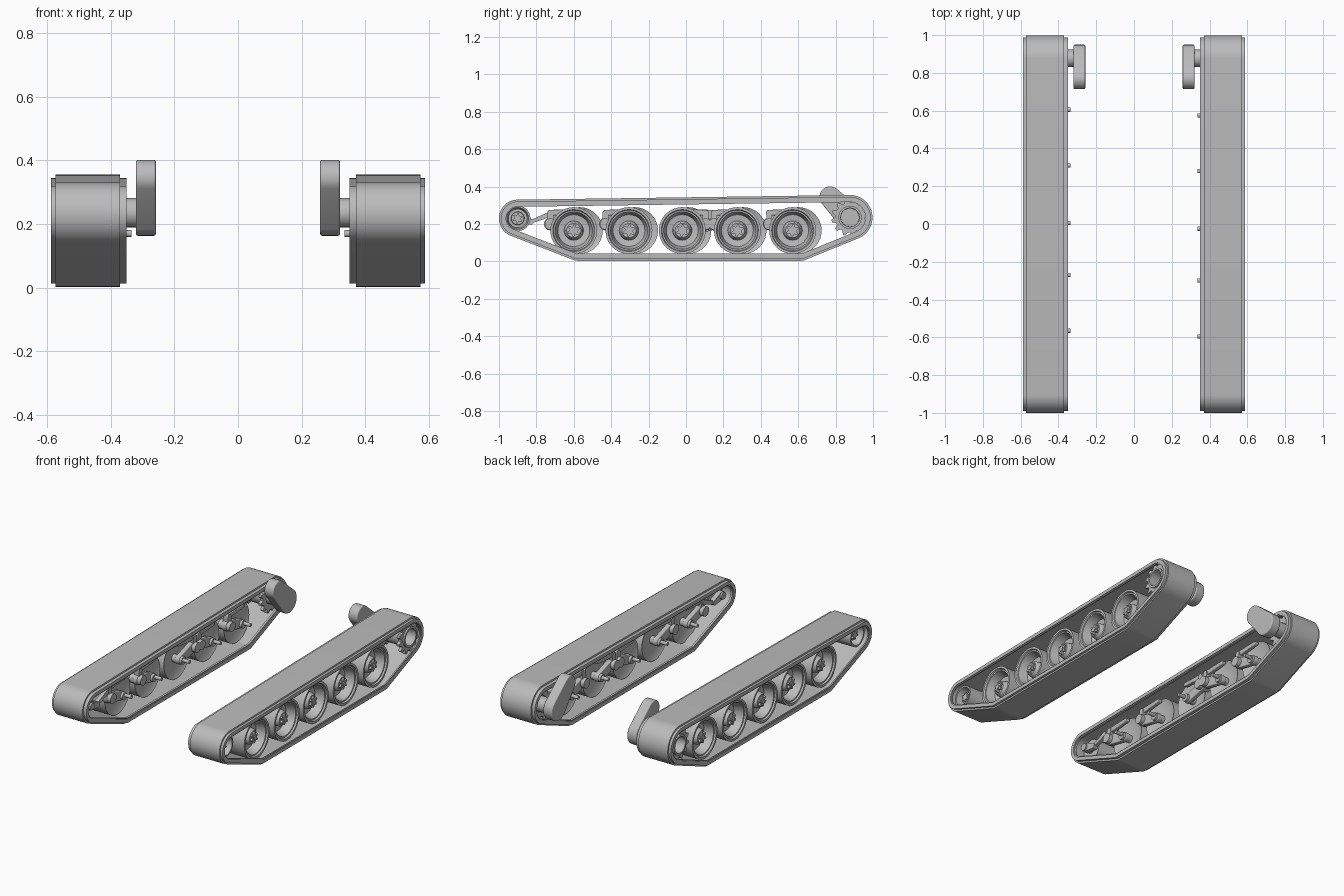
import bpy, bmesh
from math import sin, cos, pi, radians
from mathutils import Vector

cube = bpy.data.objects.get("Cube")
if cube:
    bpy.data.objects.remove(cube, do_unlink=True)

GREY = (0.5, 0.5, 0.5, 1)
metal = bpy.data.materials.new("grey metal")
metal.use_nodes = True
metal.diffuse_color = GREY
metal.node_tree.nodes["Principled BSDF"].inputs["Base Color"].default_value = GREY


def finish(name, bm, side, dy=0.0, dz=0.0, bevel=0.0):
    """Place a part on one side of the model and shade it."""
    for v in bm.verts:
        v.co = Vector((v.co.x * side, v.co.y + dy, v.co.z + dz))
    bmesh.ops.recalc_face_normals(bm, faces=bm.faces)
    mesh = bpy.data.meshes.new(name)
    bm.to_mesh(mesh)
    bm.free()
    mesh.materials.append(metal)
    obj = bpy.data.objects.new(name, mesh)
    bpy.context.collection.objects.link(obj)
    if bevel:
        mod = obj.modifiers.new("rounded edges", 'BEVEL')
        mod.width, mod.segments = bevel, 3
    bpy.ops.object.select_all(action='DESELECT')
    bpy.context.view_layer.objects.active = obj
    obj.select_set(True)
    bpy.ops.object.shade_smooth_by_angle(angle=radians(32))
    return obj


def wrap(circles, inset=0.0, steps=96):
    """Outline of a belt pulled tight round circles (y, z, radius)."""
    points = []
    for i in range(steps):
        a = 2 * pi * i / steps
        y, z, r = max(circles, key=lambda c: c[0] * cos(a) + c[1] * sin(a) + c[2])
        points.append((y + (r - inset) * cos(a), z + (r - inset) * sin(a)))
    return points


def gear(root, tip, teeth):
    """Toothed outline, four points to a tooth."""
    return [((root, tip, tip, root)[i % 4] * cos(2 * pi * i / (4 * teeth)),
             (root, tip, tip, root)[i % 4] * sin(2 * pi * i / (4 * teeth)))
            for i in range(4 * teeth)]


def prism(name, side, outer, x0, x1, inner=None, **place):
    """Extrude an outline along x, solid or with a matching inner outline."""
    bm = bmesh.new()
    n = len(outer)

    def loop(points, x):
        return [bm.verts.new((x, y, z)) for y, z in points]

    def bridge(a, b):
        for i in range(n):
            bm.faces.new((a[i], a[(i + 1) % n], b[(i + 1) % n], b[i]))

    a, b = loop(outer, x0), loop(outer, x1)
    bridge(a, b)
    if inner:
        c, d = loop(inner, x0), loop(inner, x1)
        bridge(c, d)
        bridge(a, c)
        bridge(b, d)
    else:
        bm.faces.new(a)
        bm.faces.new(b)
    return finish(name, bm, side, **place)


def lathe(name, side, profile, y, z, segments=40):
    """Spin (radius, x) points about an axle along x."""
    bm = bmesh.new()
    verts = [bm.verts.new((x, 0, r)) for r, x in profile]
    edges = [bm.edges.new(pair) for pair in zip(verts, verts[1:])]
    bmesh.ops.spin(bm, geom=verts + edges, axis=(1, 0, 0), cent=(0, 0, 0),
                   angle=2 * pi, steps=segments, use_merge=True)
    bmesh.ops.remove_doubles(bm, verts=bm.verts, dist=0.0002)
    return finish(name, bm, side, y, z)


def rod(name, side, y, z, r, x0, x1):
    return lathe(name, side, [(0, x0), (r, x0), (r, x1), (0, x1)], y, z, 20)


# Track path and wheel layout
IDLER = (-0.9, 0.23)
DRIVE = (0.877, 0.235)
PATH = [(*IDLER, 0.1), (-0.575, 0.083, 0.08), (0.61, 0.083, 0.08), (*DRIVE, 0.12)]
WHEEL_Y = [-0.57, -0.275, 0.01, 0.305, 0.6]
WHEEL_Z = 0.165
WHEEL = [(0, 0.45), (0.05, 0.445), (0.105, 0.44), (0.125, 0.43), (0.125, 0.55),
         (0.112, 0.55), (0.108, 0.54), (0.1, 0.54), (0.085, 0.485), (0.052, 0.48),
         (0.046, 0.515), (0.038, 0.525), (0, 0.525)]
SMALL_WHEEL = [(0, 0.43), (0.068, 0.43), (0.068, 0.55), (0.058, 0.55),
               (0.05, 0.5), (0.036, 0.5), (0.034, 0.525), (0, 0.525)]

for side, word, shift in ((1, "left", -0.03), (-1, "right", 0.0)):
    # Tread and its narrower end connectors
    prism(f"{word}_track_tread", side, wrap(PATH), 0.37, 0.572, wrap(PATH, 0.03))
    for x0, x1 in ((0.35, 0.37), (0.572, 0.587)):
        prism(f"{word}_track_edge", side, wrap(PATH, 0.01), x0, x1, wrap(PATH, 0.032))
    for x0, x1 in ((0.355, 0.368), (0.574, 0.582)):
        prism(f"{word}_track_inner_lip", side, wrap(PATH, 0.028), x0, x1, wrap(PATH, 0.038))

    # Road wheels with star hubs and suspension arms
    for i, wheel_y in enumerate(WHEEL_Y):
        y = wheel_y + shift
        back = -1 if i != 2 else 1
        py, pz = y + back * 0.125, 0.2
        lathe(f"{word}_road_wheel_{i + 1}", side, WHEEL, y, WHEEL_Z)
        prism(f"{word}_wheel_hub_star_{i + 1}", side, gear(0.022, 0.034, 6),
              0.52, 0.537, dy=y, dz=WHEEL_Z)
        rod(f"{word}_wheel_hub_cap_{i + 1}", side, y, WHEEL_Z, 0.015, 0.53, 0.542)
        prism(f"{word}_swing_arm_{i + 1}", side,
              wrap([(y, WHEEL_Z, 0.028), (py, pz, 0.034)], steps=32), 0.395, 0.425, bevel=0.005)
        rod(f"{word}_wheel_axle_{i + 1}", side, y, WHEEL_Z, 0.024, 0.38, 0.45)
        rod(f"{word}_axle_pin_{i + 1}", side, y - back * 0.005, 0.17, 0.011, 0.335, 0.4)
        rod(f"{word}_arm_pivot_{i + 1}", side, py, pz, 0.03, 0.37, 0.45)
        # Damper above the arm
        prism(f"{word}_damper_{i + 1}", side,
              wrap([(py, 0.26, 0.016), (y - back * 0.02, 0.268, 0.012)], steps=24),
              0.395, 0.42, bevel=0.004)
        prism(f"{word}_damper_link_{i + 1}", side,
              wrap([(py, 0.258, 0.016), (py, pz, 0.016)], steps=24), 0.39, 0.425)

    # Front idler with its tensioner
    lathe(f"{word}_idler_wheel", side, SMALL_WHEEL, *IDLER)
    prism(f"{word}_idler_hub_star", side, gear(0.018, 0.028, 6), 0.52, 0.535,
          dy=IDLER[0], dz=IDLER[1])
    rod(f"{word}_idler_axle", side, *IDLER, 0.022, 0.37, 0.44)
    prism(f"{word}_idler_arm", side,
          wrap([(*IDLER, 0.026), (-0.83, 0.212, 0.016)], steps=24), 0.38, 0.41)
    prism(f"{word}_tensioner", side,
          wrap([(-0.83, 0.212, 0.009), (-0.73, 0.25, 0.014)], steps=24), 0.385, 0.41)

    # Rear sprocket, two toothed rings on an open drum
    ring = wrap([(0, 0, 0.05)], steps=48)
    for x0 in (0.385, 0.545):
        prism(f"{word}_sprocket_ring", side, gear(0.08, 0.1, 12), x0, x0 + 0.02,
              ring, dy=DRIVE[0], dz=DRIVE[1])
    lathe(f"{word}_sprocket_drum", side,
          [(0, 0.39), (0.062, 0.39), (0.062, 0.575), (0.05, 0.575), (0.048, 0.45), (0, 0.45)],
          *DRIVE)

    # Final drive shaft and gearbox
    rod(f"{word}_drive_shaft", side, *DRIVE, 0.046, 0.3, 0.4)
    prism(f"{word}_gearbox", side,
          wrap([(*DRIVE, 0.072), (0.77, 0.345, 0.056)], steps=48), 0.258, 0.32, bevel=0.006)
